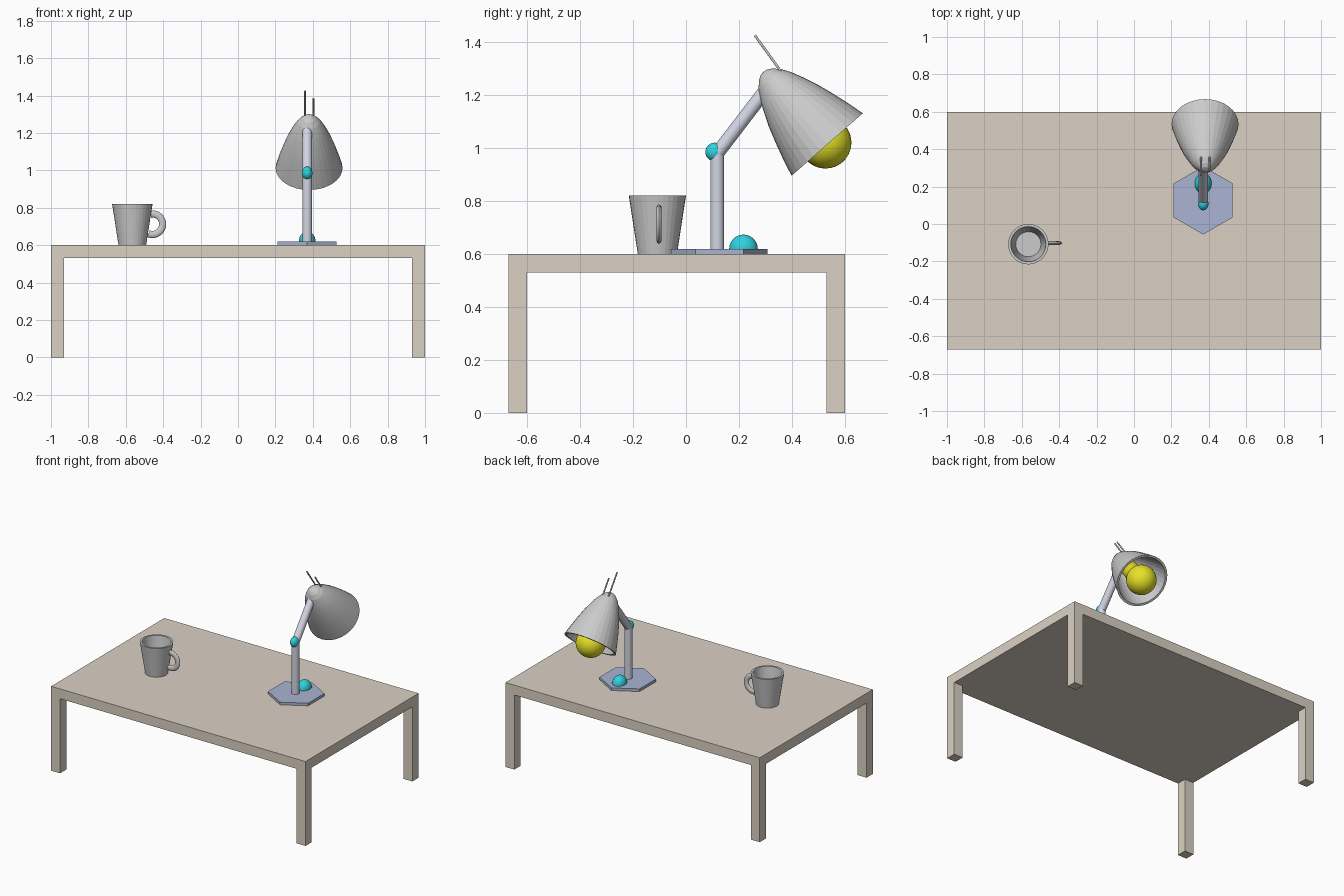
import bpy, bmesh
from math import cos, sin, pi, radians
from mathutils import Vector, Matrix

if "Cube" in bpy.data.objects:
    bpy.data.objects.remove(bpy.data.objects["Cube"])


def material(name, rgb):
    m = bpy.data.materials.new(name)
    m.diffuse_color = (*rgb, 1)
    m.use_nodes = True
    m.node_tree.nodes["Principled BSDF"].inputs["Base Color"].default_value = m.diffuse_color
    return m


WOOD = material("wood", (0.71, 0.64, 0.55))
BLUE = material("base_blue", (0.40, 0.46, 0.65))
STEEL = material("arm_steel", (0.65, 0.67, 0.77))
TEAL = material("teal", (0.03, 0.64, 0.73))
YELLOW = material("bulb_yellow", (0.80, 0.76, 0.02))


def finish(bm, name, mat=None, smooth=None):
    bmesh.ops.recalc_face_normals(bm, faces=bm.faces)
    me = bpy.data.meshes.new(name)
    bm.to_mesh(me)
    bm.free()
    ob = bpy.data.objects.new(name, me)
    bpy.context.collection.objects.link(ob)
    if mat:
        me.materials.append(mat)
    if smooth:
        bpy.ops.object.select_all(action='DESELECT')
        ob.select_set(True)
        bpy.context.view_layer.objects.active = ob
        bpy.ops.object.shade_smooth_by_angle(angle=radians(smooth))
    return ob


def frame(origin, axis=(0, 0, 1)):
    return Matrix.Translation(origin) @ Vector(axis).to_track_quat('Z', 'Y').to_matrix().to_4x4()


def lathe(name, profile, matrix, sides=32, mat=None, smooth=None):
    """Spin (radius, height) points around the local z axis."""
    bm = bmesh.new()
    vs = [bm.verts.new((r, 0, h)) for r, h in profile]
    es = [bm.edges.new(p) for p in zip(vs, vs[1:])]
    bmesh.ops.spin(bm, geom=vs + es, cent=(0, 0, 0), axis=(0, 0, 1), angle=2 * pi, steps=sides)
    bmesh.ops.remove_doubles(bm, verts=bm.verts, dist=1e-5)
    bm.transform(matrix)
    return finish(bm, name, mat, smooth)


def rod(name, a, b, r, sides=24, mat=None, smooth=40):
    d = Vector(b) - Vector(a)
    h = d.length
    return lathe(name, [(0, 0), (r, 0), (r, h), (0, h)], frame(a, d), sides, mat, smooth)


def ellipsoid(name, loc, radii, mat):
    bm = bmesh.new()
    bmesh.ops.create_uvsphere(bm, u_segments=32, v_segments=16, radius=1,
                              matrix=Matrix.LocRotScale(Vector(loc), None, Vector(radii)))
    return finish(bm, name, mat, 40)


# Table: grid underside, thickened up, corners pulled down as legs
bm = bmesh.new()
xs, ys = (-1, -0.93, 0.93, 1), (-0.67, -0.60, 0.53, 0.60)
g = [[bm.verts.new((x, y, 0.53)) for y in ys] for x in xs]
cells = {(i, j): bm.faces.new((g[i][j], g[i][j + 1], g[i + 1][j + 1], g[i + 1][j]))
         for i in range(3) for j in range(3)}
top = bmesh.ops.extrude_face_region(bm, geom=list(bm.faces), use_keep_orig=True)["geom"]
bmesh.ops.translate(bm, vec=(0, 0, 0.07), verts=[v for v in top if isinstance(v, bmesh.types.BMVert)])
legs = bmesh.ops.extrude_discrete_faces(bm, faces=[cells[i, j] for i in (0, 2) for j in (0, 2)])["faces"]
bmesh.ops.translate(bm, vec=(0, 0, -0.53), verts=list({v for f in legs for v in f.verts}))
finish(bm, "table", WOOD)

# Mug body, hollow
lathe("mug", [(0, 0), (0.074, 0), (0.108, 0.22), (0.094, 0.22), (0.067, 0.015), (0, 0.015)],
      frame((-0.565, -0.108, 0.6)))

# Mug handle: part of a flattened ring
bm = bmesh.new()
rings, tube = 20, 12
loops = []
for i in range(rings + 1):
    a = radians(-112 + 212 * i / rings)
    loop = []
    for j in range(tube):
        b = 2 * pi * j / tube
        r = 0.055 + 0.019 * cos(b)
        loop.append(bm.verts.new((-0.458 + r * cos(a), -0.102 + 0.010 * sin(b), 0.712 + r * sin(a))))
    loops.append(loop)
for p, q in zip(loops, loops[1:]):
    for j in range(tube):
        k = (j + 1) % tube
        bm.faces.new((p[j], p[k], q[k], q[j]))
bm.faces.new(loops[0])
bm.faces.new(loops[-1])
finish(bm, "mug_handle", None, 40)

# Lamp base, switch, arms and elbow
LX = 0.37
hexa = frame((LX, 0.126, 0.6)) @ Matrix.Rotation(pi / 2, 4, 'Z')
lathe("lamp_base", [(0, 0), (0.182, 0), (0.182, 0.019), (0, 0.019)], hexa, 6, BLUE)
ellipsoid("lamp_switch", (LX, 0.217, 0.619), (0.045, 0.054, 0.054), TEAL)
rod("lower_arm", (LX, 0.118, 0.61), (LX, 0.118, 0.985), 0.026, mat=STEEL)
rod("upper_arm", (LX, 0.118, 0.98), (LX, 0.315, 1.237), 0.026, mat=STEEL)
ellipsoid("elbow_joint", (LX, 0.108, 0.985), (0.028, 0.035, 0.035), TEAL)

# Lamp shade: tilted bell with an inner wall
SHADE = frame((0.38, 0.533, 1.013), (0, -0.659, 0.752))
outer = [(0.179, 0), (0.161, 0.07), (0.141, 0.137), (0.120, 0.20), (0.098, 0.252),
         (0.078, 0.295), (0.057, 0.328), (0.034, 0.352), (0.015, 0.363), (0, 0.365)]
inner = [(max(r - 0.015, 0), h * 0.96) for r, h in outer[:-2]] + [(0, 0.349)]
lathe("lamp_shade", outer + inner[::-1] + outer[:1], SHADE, 32, None, 10)

# Bulb: globe with a neck running up into the shade
globe = [(0.098 * sin(radians(t)), 0.01 - 0.098 * cos(radians(t))) for t in range(0, 141, 10)]
lathe("bulb", globe + [(0.058, 0.11), (0.055, 0.20), (0.045, 0.25), (0, 0.25)], SHADE, 32, YELLOW, 40)

# Two thin rods on top of the shade
for side, x, y, z in (("left", 0.359, 0.260, 1.425), ("right", 0.403, 0.290, 1.384)):
    rod(side + "_top_rod", (x, 0.362, 1.284), (x, y, z), 0.005, 10)
